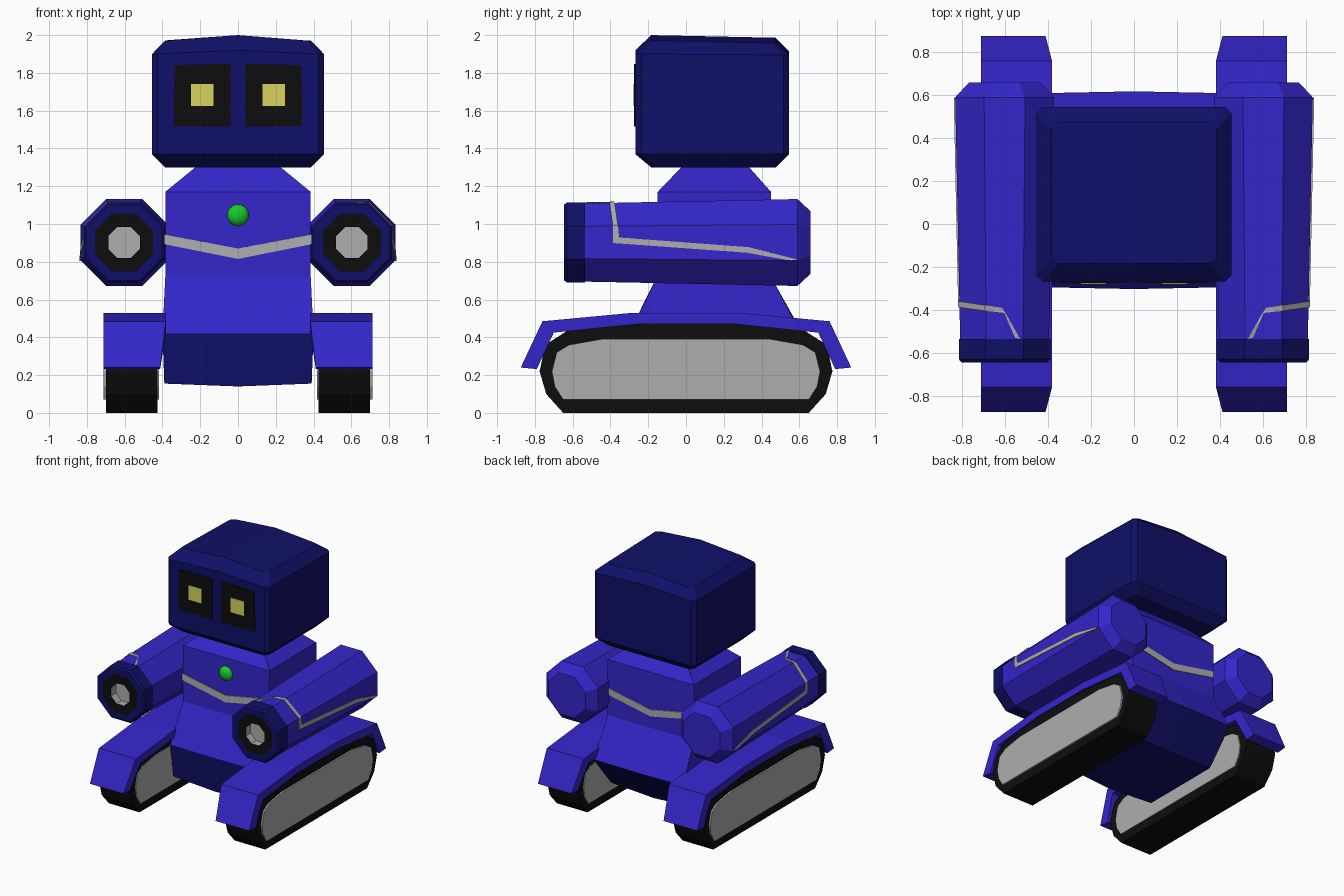
import bpy, bmesh, math

if "Cube" in bpy.data.objects:
    bpy.data.objects.remove(bpy.data.objects["Cube"])


def mat(name, r, g, b):
    m = bpy.data.materials.new(name)
    m.diffuse_color = (r, g, b, 1)
    m.use_nodes = True
    m.node_tree.nodes["Principled BSDF"].inputs["Base Color"].default_value = m.diffuse_color
    return m


BLUE = mat("bright blue", .034, .019, .59)
NAVY = mat("navy", .005, .005, .14)
BLACK = mat("black", .004, .004, .004)
GREY = mat("grey", .42, .42, .42)
YELLOW = mat("yellow", .68, .65, .115)
GREEN = mat("green", .008, .61, .021)


def finish(name, bm, mats):
    bmesh.ops.recalc_face_normals(bm, faces=bm.faces)
    me = bpy.data.meshes.new(name)
    bm.to_mesh(me)
    bm.free()
    for m in mats:
        me.materials.append(m)
    ob = bpy.data.objects.new(name, me)
    bpy.context.collection.objects.link(ob)
    return ob


def loft(name, rings, mats, seg=None, ridge=None):
    """Skin closed rings; seg = material index for start cap, each band, end cap."""
    bm = bmesh.new()
    vs = [[bm.verts.new(p) for p in r] for r in rings]
    seg = seg or [0] * (len(rings) + 1)
    n = len(rings[0])
    bm.faces.new(vs[0]).material_index = seg[0]
    for k in range(len(rings) - 1):
        for i in range(n):
            j = (i + 1) % n
            f = bm.faces.new((vs[k][i], vs[k][j], vs[k + 1][j], vs[k + 1][i]))
            f.material_index = seg[k + 1]
    bm.faces.new(vs[-1]).material_index = seg[-1]
    if ridge:  # split both caps along their centre line
        for r in (vs[0], vs[-1]):
            bmesh.ops.connect_verts(bm, verts=[r[ridge[0]], r[ridge[1]]])
    return finish(name, bm, mats)


def prism(name, profile, x0, x1, m):
    return loft(name, [[(x, y, z) for y, z in profile] for x in (x0, x1)], [m])


def ribbon(name, a, b, m, closed=False):
    """Thin plate between two edge lines."""
    bm = bmesh.new()
    va = [bm.verts.new(p) for p in a]
    vb = [bm.verts.new(p) for p in b]
    n = len(a)
    for i in range(n if closed else n - 1):
        j = (i + 1) % n
        bm.faces.new((va[i], va[j], vb[j], vb[i]))
    ob = finish(name, bm, [m])
    s = ob.modifiers.new("thickness", "SOLIDIFY")
    s.thickness, s.offset = .008, 0
    return ob


# Head: chamfered block with a gently peaked top
def head_ring(z, inset, peak=0, tilt=0):
    w, f, b, c = .455 - inset, -.268 + inset * 1.2, .545 - inset, .03
    half = [(0, f), (w - c, f), (w, f + c), (w, b - c), (w - c, b), (0, b)]
    pts = half + [(-x, y) for x, y in half[4:0:-1]]
    return [(x, y, z + (peak if x == 0 else 0) - tilt * (y > .1)) for x, y in pts]


loft("head", [head_ring(1.3, .07), head_ring(1.37, 0),
              head_ring(1.9, 0, .02, .005), head_ring(1.972, .07, .028, .014)],
     [NAVY], ridge=(0, 5))


# Torso with a flared navy base and sloping shoulders
def torso_ring(z, w, f, b, bulge=0, dip=0):
    return [(-w, f, z), (0, f - bulge, z - dip), (w, f, z),
            (w, b, z), (0, b + bulge, z - dip), (-w, b, z)]


loft("torso", [torso_ring(.155, .39, -.27, .40, .015, .015),
               torso_ring(.42, .40, -.295, .61, .008),
               torso_ring(.72, .385, -.155, .45),
               torso_ring(1.17, .385, -.15, .45),
               torso_ring(1.305, .22, -.02, .33)],
     [BLUE, NAVY], [1, 1, 0, 0, 0, 0], ridge=(1, 4))

# V-shaped band around the chest
ribbon("chest_band", torso_ring(.945, .387, -.155, .453, 0, .075),
       torso_ring(.893, .387, -.156, .453, 0, .078), GREY, closed=True)

# Chest button
bm = bmesh.new()
bmesh.ops.create_uvsphere(bm, u_segments=20, v_segments=12, radius=.057)
for v in bm.verts:
    v.co.y *= .7
    v.co.y -= .15
    v.co.z += 1.047
for f in bm.faces:
    f.smooth = True
finish("chest_button", bm, [GREEN])


# Arm helpers: octagon section around the arm axis
def octagon(s, y, a):
    r = a / math.cos(math.pi / 8)
    return [(s * .603 + r * math.cos((i + .5) * math.pi / 4), y,
             .902 + r * math.sin((i + .5) * math.pi / 4)) for i in range(8)]


def arm_surface(s, u, y):
    """Point on the unrolled arm: u runs from the top over the outer chamfer to the side."""
    k = (.207 + (y + .535) * .021 + .002) / .215
    if u < .09:
        x, z = u, .215
    elif u < .267:
        t = (u - .09) / .177
        x, z = .09 + .125 * t, .215 - .125 * t
    else:
        x, z = .215, .357 - u
    return (s * (.603 + x * k), y, .902 + z * k)


ARM = [(-.58, .083), (-.642, .083), (-.645, .153), (-.645, .2), (-.63, .213),
       (-.535, .213), (-.535, .207), (.59, .23), (.66, .165)]
LINE_A = [(-.075, -.535), (-.005, -.415), (.09, -.405), (.267, -.388),
          (.36, -.385), (.408, .32), (.447, .56)]
LINE_B = [(-.05, -.53), (.012, -.39), (.09, -.378), (.267, -.36),
          (.33, -.353), (.380, .33), (.440, .59)]

# Track and fender side profiles (front half mirrored to the back)
def mirrored(half):
    return half + [(-y, z) for y, z in reversed(half)]


BELT = mirrored([(.65, 0), (.74, .10), (.775, .22), (.745, .36), (.62, .44), (.28, .47)])
PLATE = mirrored([(.65, .07), (.695, .14), (.71, .22), (.685, .32), (.62, .36), (.45, .39)])
FENDER = [(-.875, .24), (-.76, .485), (-.28, .53), (.28, .53), (.76, .485), (.875, .24),
          (.79, .232), (.70, .425), (.26, .47), (-.26, .47), (-.70, .425), (-.79, .232)]

for s, side in ((-1, "left"), (1, "right")):
    # Arm with cuff and hollow end
    loft(side + "_arm", [octagon(s, y, a) for y, a in ARM],
         [BLUE, NAVY, BLACK, GREY], [3, 3, 2, 1, 1, 1, 1, 0, 0, 0])
    ribbon(side + "_arm_stripe", [arm_surface(s, *p) for p in LINE_A],
           [arm_surface(s, *p) for p in LINE_B], GREY)
    # Track belt with side plates
    prism(side + "_track", BELT, s * .425, s * .70, BLACK)
    prism(side + "_track_outer_plate", PLATE, s * .695, s * .713, GREY)
    prism(side + "_track_inner_plate", PLATE, s * .417, s * .43, GREY)
    # Fender, narrowing at its tips
    inner = [(s * (.412 if abs(y) > .78 else .382), y, z) for y, z in FENDER]
    loft(side + "_fender", [inner, [(s * .712, y, z) for y, z in FENDER]], [BLUE])
    # Eye screen and pupil
    prism_pts = [(s * .04, 1.515), (s * .34, 1.52), (s * .335, 1.842), (s * .04, 1.848)]
    loft(side + "_eye_screen", [[(x, y, z) for x, z in prism_pts] for y in (-.275, -.266)], [BLACK])
    pupil = [(s * .13, 1.625), (s * .248, 1.625), (s * .248, 1.742), (s * .13, 1.742)]
    loft(side + "_pupil", [[(x, y, z) for x, z in pupil] for y in (-.279, -.272)], [YELLOW])
